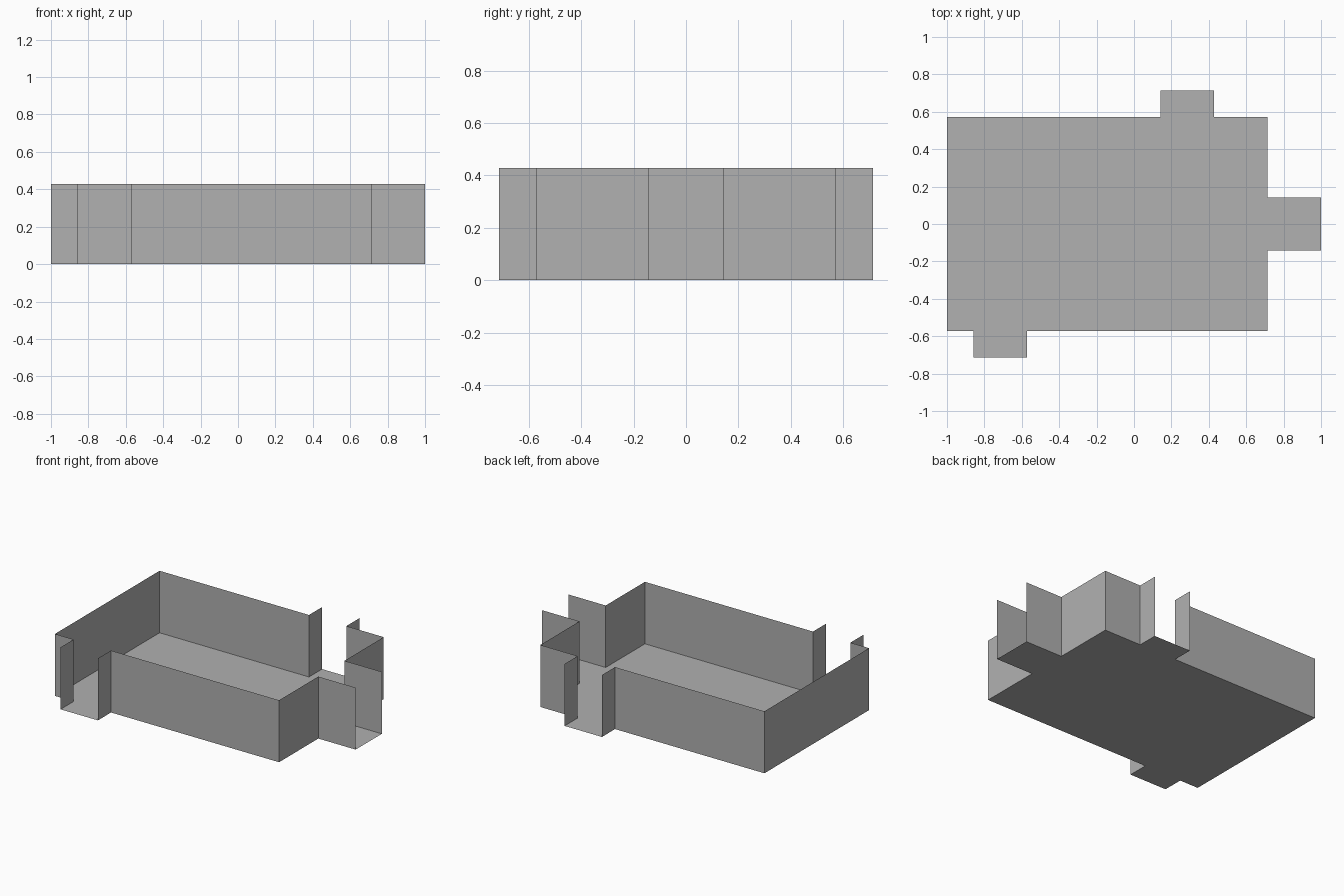
import bpy
import bmesh

UNIT = 1 / 7          # floor plan module
WALL_HEIGHT = 3 * UNIT

cube = bpy.data.objects.get("Cube")
if cube:
    bpy.data.objects.remove(cube, do_unlink=True)

# Plain grey plaster
grey = bpy.data.materials.new("grey")
grey.use_nodes = True
colour = (0.44, 0.44, 0.44, 1)
grey.diffuse_color = colour
grey.node_tree.nodes["Principled BSDF"].inputs["Base Color"].default_value = colour

# Plan outline, counter-clockwise, in modules: a room with three doorway alcoves
outline = [(-7, -4),
           (-6, -4), (-6, -5), (-4, -5), (-4, -4),   # front doorway
           (5, -4),
           (5, -1), (7, -1), (7, 1), (5, 1),         # left doorway
           (5, 4),
           (3, 4), (3, 5), (1, 5), (1, 4),           # back doorway
           (-7, 4)]


def is_doorway(a, b):
    """The outer end of each alcove is left open."""
    return a[0] == b[0] == 7 or (a[1] == b[1] and abs(a[1]) == 5)


def add_object(name, bm):
    mesh = bpy.data.meshes.new(name)
    bm.to_mesh(mesh)
    bm.free()
    mesh.materials.append(grey)
    obj = bpy.data.objects.new(name, mesh)
    bpy.context.collection.objects.link(obj)
    return obj


# Floor sheet
bm = bmesh.new()
bm.faces.new([bm.verts.new((x * UNIT, y * UNIT, 0)) for x, y in outline])
add_object("floor", bm)

# Thin walls raised from every closed edge of the plan
bm = bmesh.new()
corners = [bm.verts.new((x * UNIT, y * UNIT, 0)) for x, y in outline]
edges = []
for i, a in enumerate(outline):
    j = (i + 1) % len(outline)
    if not is_doorway(a, outline[j]):
        edges.append(bm.edges.new((corners[i], corners[j])))
raised = bmesh.ops.extrude_edge_only(bm, edges=edges)["geom"]
bmesh.ops.translate(bm, vec=(0, 0, WALL_HEIGHT),
                    verts=[g for g in raised if isinstance(g, bmesh.types.BMVert)])
add_object("walls", bm)
